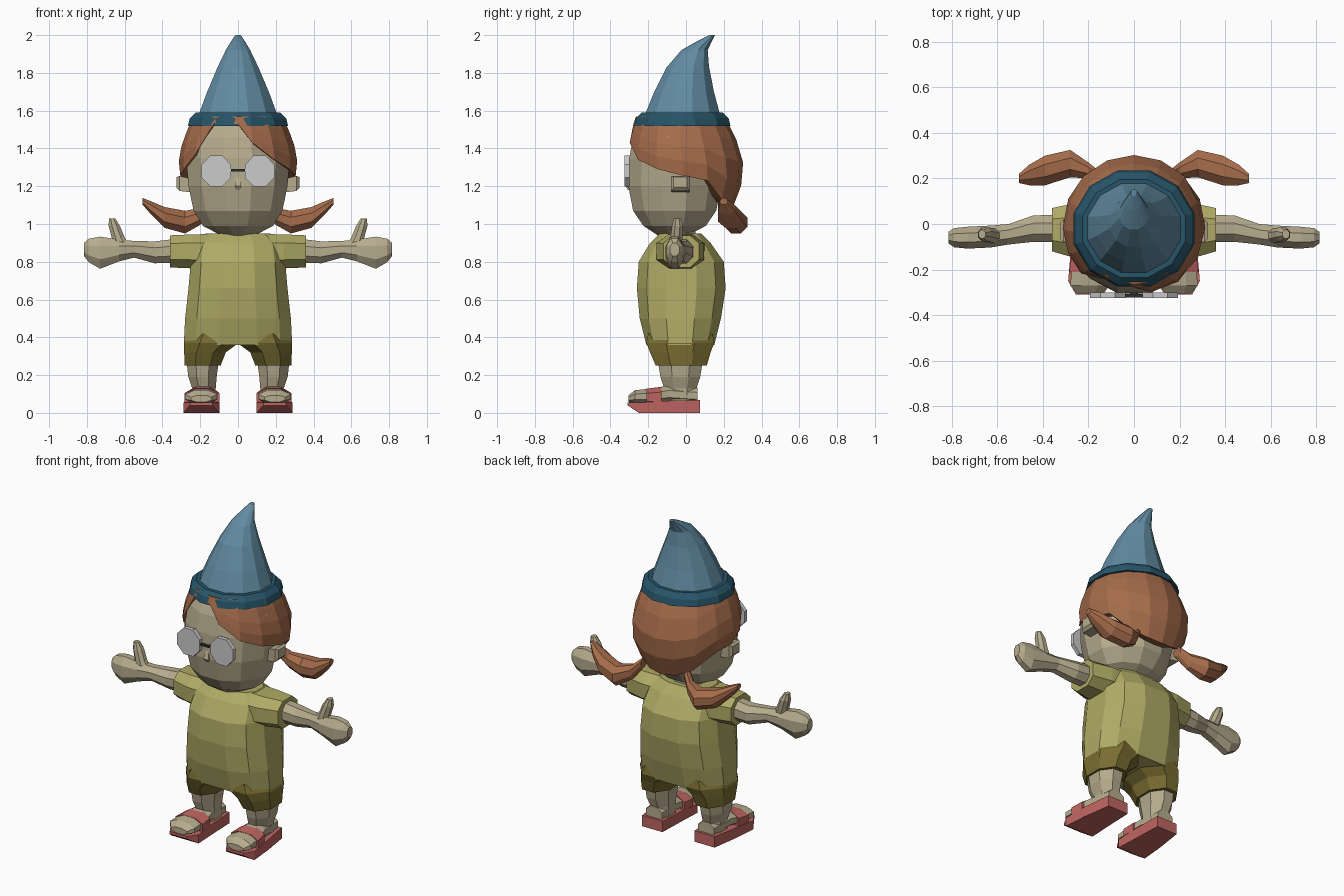
import bpy, bmesh, math

COL = {
    "skin": (.47, .41, .27), "hair": (.38, .15, .07), "hat": (.12, .26, .36),
    "band": (.02, .09, .14), "shirt": (.43, .40, .13), "shorts": (.19, .15, .03),
    "sandal": (.52, .13, .12), "dark": (.03, .03, .03),
}
MATS = {}
for key, c in COL.items():
    MATS[key] = bpy.data.materials.new(key)
    MATS[key].diffuse_color = (*c, 1)


def finish(name, bm, color, mirror):
    bmesh.ops.recalc_face_normals(bm, faces=bm.faces)
    me = bpy.data.meshes.new(name)
    bm.to_mesh(me)
    bm.free()
    ob = bpy.data.objects.new(name, me)
    bpy.context.collection.objects.link(ob)
    if color:
        me.materials.append(MATS[color])
    if mirror:
        ob.modifiers.new("mirror", "MIRROR")
    return ob


def loft(name, axis, rings, n=8, color=None, p=1.0, mirror=False):
    """Skin rings (x, y, z, half size 1, half size 2) lying across an axis."""
    bm = bmesh.new()
    k = math.cos(math.pi / n) ** p
    rows = []
    for x, y, z, a, b in rings:
        row = []
        for i in range(n):
            t = (i + .5) / n * 2 * math.pi
            u, v = math.cos(t), math.sin(t)
            u = a * math.copysign(abs(u) ** p, u) / k
            v = b * math.copysign(abs(v) ** p, v) / k
            d = {"x": (0, u, v), "y": (u, 0, v), "z": (u, v, 0)}[axis]
            row.append(bm.verts.new((x + d[0], y + d[1], z + d[2])))
        rows.append(row)
    for r, s in zip(rows, rows[1:]):
        for i in range(n):
            j = (i + 1) % n
            bm.faces.new((r[i], r[j], s[j], s[i]))
    bm.faces.new(rows[0])
    bm.faces.new(rows[-1])
    return finish(name, bm, color, mirror)


# Hat: cone bending backwards, with a rolled band
loft("hat", "z", [(0, -.02, 1.56, .215, .205), (0, -.01, 1.70, .163, .158),
                  (0, .01, 1.83, .108, .112), (0, .045, 1.92, .065, .07),
                  (0, .10, 1.97, .035, .038), (0, .138, 2.0, .014, .016)], 12, "hat")
loft("hat_band", "z", [(0, -.02, 1.52, .265, .255), (0, -.02, 1.56, .255, .245),
                       (0, -.02, 1.59, .225, .215)], 12, "band")

# Head
loft("head", "z", [(0, -.07, .94, .09, .08), (0, -.06, .99, .185, .165),
                   (0, -.06, 1.07, .235, .22), (0, -.06, 1.20, .262, .245),
                   (0, -.05, 1.35, .275, .25), (0, -.03, 1.46, .265, .25),
                   (0, -.02, 1.55, .225, .22)], 12, "skin")
loft("neck", "z", [(0, -.04, .88, .1, .09), (0, -.04, 1.0, .1, .09)], 8, "skin")
loft("nose", "z", [(0, -.295, 1.25, .008, .008), (0, -.305, 1.20, .018, .014),
                   (0, -.298, 1.18, .008, .008)], 4, "skin")
loft("ear", "x", [(.23, -.03, 1.20, .045, .035), (.31, -.03, 1.215, .05, .04),
                  (.325, -.03, 1.22, .035, .028)], 4, "skin", mirror=True)

# Glasses
loft("lens", "y", [(.115, -.325, 1.28, .078, .082), (.115, -.30, 1.28, .078, .082)],
     8, None, mirror=True)
loft("glasses_bridge", "x", [(-.05, -.315, 1.285, .008, .006),
                             (.05, -.315, 1.285, .008, .006)], 4, "dark")

# Hair: shell whose lower edge follows the fringe around the head
PROFILE = [(1.08, .01, .235, .235), (1.25, 0, .305, .31), (1.35, -.01, .315, .31),
           (1.45, -.02, .29, .285), (1.57, -.03, .235, .235)]


def shell(z):
    for lo, hi in zip(PROFILE, PROFILE[1:]):
        if z <= hi[0]:
            t = max(0, (z - lo[0]) / (hi[0] - lo[0]))
            return [a + (b - a) * t for a, b in zip(lo[1:], hi[1:])]
    return PROFILE[-1][1:]


EDGE = [(-30, 1.535), (0, 1.53), (15, 1.43), (38, 1.34), (62, 1.29), (88, 1.255),
        (112, 1.23), (135, 1.13), (158, 1.09), (180, 1.08), (202, 1.09),
        (225, 1.13), (248, 1.23), (272, 1.255), (292, 1.29), (312, 1.36)]
bm = bmesh.new()
cols = []
for deg, low in EDGE:
    a = math.radians(deg)
    col = []
    for t in (0, .25, .5, .75, 1, 1.001):
        z = 1.57 + (low - 1.57) * t
        cy, rx, ry = shell(z)
        f = .72 if t > 1 else 1
        col.append(bm.verts.new((f * rx * math.sin(a), cy - f * ry * math.cos(a),
                                 z + (.02 if t > 1 else 0))))
    cols.append(col)
for c, d in zip(cols, cols[1:] + cols[:1]):
    for i in range(5):
        bm.faces.new((c[i], d[i], d[i + 1], c[i + 1]))
bm.faces.new([c[0] for c in cols])
finish("hair", bm, "hair", False)

# Pigtails
loft("pigtail", "x", [(.15, .20, 1.10, .03, .03), (.20, .235, 1.04, .035, .045),
                      (.28, .265, 1.01, .06, .06), (.39, .235, 1.035, .065, .055),
                      (.46, .215, 1.085, .045, .035), (.505, .20, 1.12, .02, .018)],
     8, "hair", mirror=True)

# Shirt
loft("shirt", "z", [(0, -.03, .36, .287, .18), (0, -.03, .50, .28, .215),
                    (0, -.025, .66, .262, .235), (0, -.025, .80, .25, .225),
                    (0, -.03, .90, .235, .16), (0, -.03, .95, .17, .11)],
     12, "shirt", .8)
loft("sleeve", "x", [(.12, -.03, .855, .13, .092), (.24, -.03, .855, .125, .09),
                     (.36, -.025, .855, .095, .085)], 8, "shirt", .8, True)

# Arms and hands
loft("arm", "x", [(.30, -.02, .86, .06, .065), (.44, -.02, .85, .058, .058),
                  (.55, -.045, .866, .045, .044), (.63, -.055, .86, .048, .058),
                  (.73, -.06, .848, .048, .085), (.79, -.06, .86, .042, .062),
                  (.815, -.06, .865, .025, .035)], 8, "skin", mirror=True)
loft("thumb", "z", [(.61, -.055, .87, .05, .03), (.635, -.05, .93, .034, .032),
                    (.655, -.045, .99, .03, .03), (.667, -.045, 1.03, .016, .018)],
     8, "skin", mirror=True)

# Shorts and legs
loft("shorts", "z", [(.187, -.025, .25, .095, .135), (.175, -.03, .32, .11, .16),
                     (.142, -.03, .37, .145, .18), (.13, -.03, .42, .13, .17)],
     8, "shorts", mirror=True)
loft("leg", "z", [(.18, -.03, .06, .06, .09), (.18, -.03, .13, .062, .085),
                  (.188, -.03, .19, .075, .105), (.187, -.03, .28, .086, .12)],
     8, "skin", mirror=True)

# Feet and sandals
loft("foot", "y", [(.195, -.305, .075, .055, .018), (.195, -.27, .085, .085, .035),
                   (.19, -.18, .088, .082, .042), (.185, -.09, .10, .066, .045),
                   (.18, .06, .09, .055, .045)], 8, "skin", mirror=True)
loft("sandal_sole", "y", [(.195, -.31, .048, .06, .008), (.193, -.25, .027, .096, .027),
                          (.19, -.10, .032, .086, .032), (.18, .075, .034, .07, .034)],
     4, "sandal", mirror=True)
loft("sandal_strap", "y", [(.191, -.21, .082, .093, .046), (.188, -.13, .085, .085, .053)],
     8, "sandal", .85, True)
